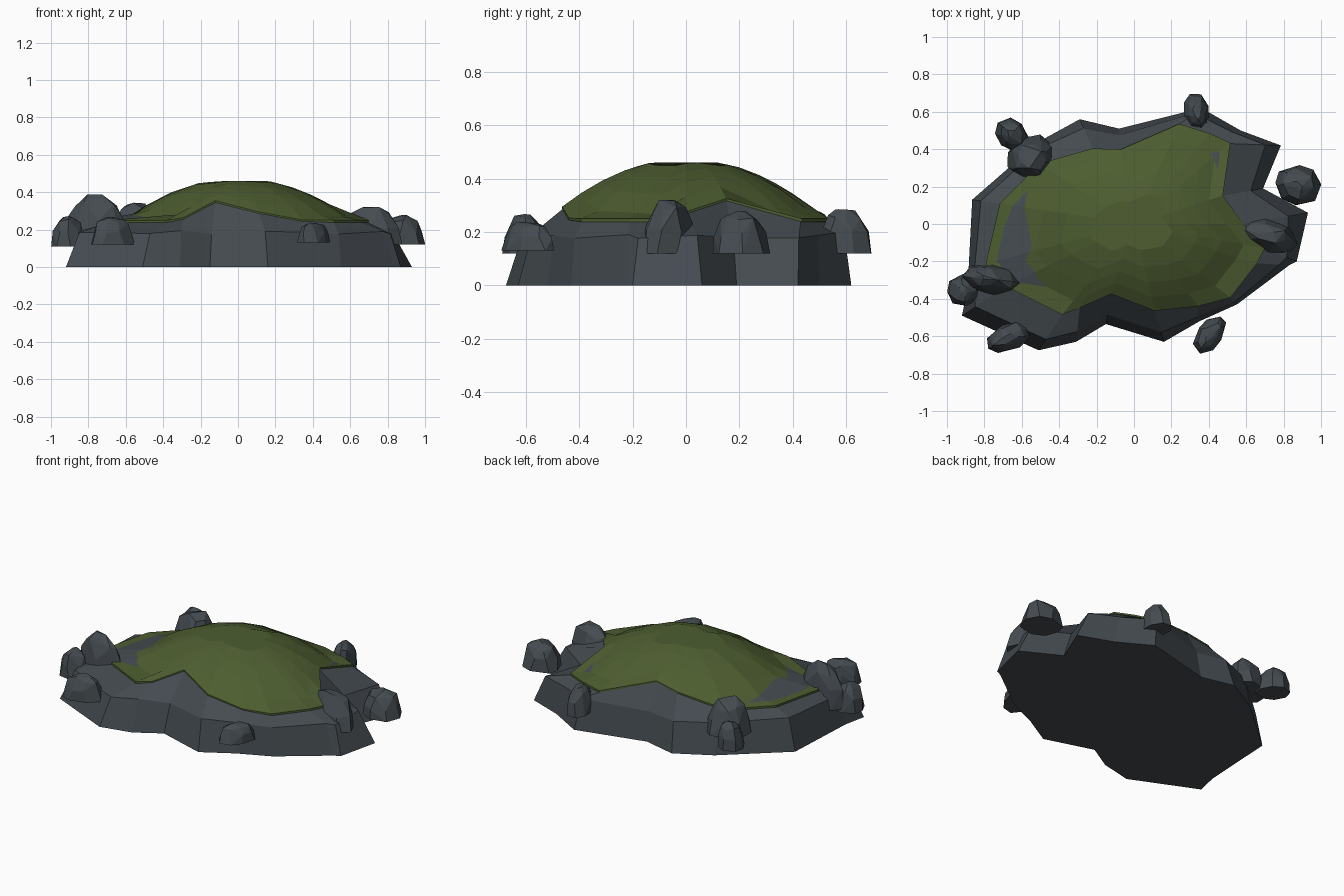
import bpy, bmesh, math, random
from mathutils import Vector

if "Cube" in bpy.data.objects:
    bpy.data.objects.remove(bpy.data.objects["Cube"])

random.seed(7)


def material(name, col):
    m = bpy.data.materials.new(name)
    m.diffuse_color = (*col, 1)
    m.use_nodes = True
    m.node_tree.nodes["Principled BSDF"].inputs["Base Color"].default_value = m.diffuse_color
    return m


ROCK = material("rock", (0.058, 0.07, 0.08))
GRASS = material("grass", (0.075, 0.11, 0.03))


def finish(bm, name, mat):
    bmesh.ops.recalc_face_normals(bm, faces=bm.faces)
    me = bpy.data.meshes.new(name)
    bm.to_mesh(me)
    bm.free()
    me.materials.append(mat)
    ob = bpy.data.objects.new(name, me)
    bpy.context.collection.objects.link(ob)
    return ob


def bridge(bm, a, b):
    n = len(a)
    for i in range(n):
        j = (i + 1) % n
        bm.faces.new((a[i], a[j], b[j], b[i]))


def dome(x, y):
    return min(0.46, max(0.25, 0.475 - 0.58 * x * x - 0.80 * y * y))


# Footprint of the stone base, and matching edge of the grass
outer = [(-.92, -.49), (-.51, -.675), (-.31, -.63), (-.15, -.535), (.16, -.63),
         (.35, -.52), (.55, -.43), (.83, -.22), (.87, -.2), (.93, .06),
         (.69, .19), (.785, .42), (.57, .5), (.36, .62), (-.08, .51),
         (-.29, .56), (-.51, .44), (-.865, .13), (-.89, -.35)]
inner = [(-.68, -.33), (-.38, -.48), (-.29, -.445), (-.12, -.37), (.11, -.46),
         (.34, -.435), (.51, -.39), (.65, -.21), (.69, -.13), (.58, 0),
         (.47, .15), (.51, .43), (.4, .48), (.24, .53), (-.07, .395),
         (-.22, .4), (-.5, .32), (-.71, .11), (-.785, -.21)]

# Stone base: steep skirt, then a sloping shoulder up to the grass
bm = bmesh.new()
bottom, mid, top = [], [], []
for o, i in zip(outer, inner):
    o, i = Vector(o), Vector(i)
    m = o.lerp(i, 0.3)
    bottom.append(bm.verts.new((*o, 0)))
    mid.append(bm.verts.new((*m, 0.19 + random.uniform(-.015, .015))))
    top.append(bm.verts.new((*i, dome(*i) - 0.01)))
bridge(bm, bottom, mid)
bridge(bm, mid, top)
bm.faces.new(bottom)
centre = bm.verts.new((0, 0, 0.4))
for k in range(len(top)):
    bm.faces.new((top[k], top[(k + 1) % len(top)], centre))
finish(bm, "stone_base", ROCK)

# Grass mound: concentric rings following the dome, with a thin lip
bm = bmesh.new()
rings = [[bm.verts.new((x * 1.01, y * 1.01, dome(x, y) - 0.012)) for x, y in inner]]
for s in (1.01, .85, .68, .5, .3):
    rings.append([bm.verts.new((x * s, y * s, dome(x * s, y * s))) for x, y in inner])
for a, b in zip(rings, rings[1:]):
    bridge(bm, a, b)
bm.faces.new(rings[-1])
finish(bm, "grass_mound", GRASS)


# Boulders: faceted, flat-bottomed, tapering to an uneven crown
def boulder(name, cx, cy, rx, ry, z0, z1, turn=0):
    bm = bmesh.new()
    n, t = 8, math.radians(turn)
    for f, r, jit in ((0, 1, .05), (.5, .9, .06), (.85, .66, .1), (1, .32, .15)):
        for k in range(n):
            a = 2 * math.pi * (k + .35 * random.random()) / n
            q = r + random.uniform(-jit, jit)
            x, y = rx * q * math.cos(a), ry * q * math.sin(a)
            z = z0 + (z1 - z0) * (f + (random.uniform(-.12, 0) if f else 0))
            bm.verts.new((cx + x * math.cos(t) - y * math.sin(t),
                          cy + x * math.sin(t) + y * math.cos(t), z))
    res = bmesh.ops.convex_hull(bm, input=bm.verts)
    loose = [v for v in bm.verts if not v.link_faces]
    bmesh.ops.delete(bm, geom=loose, context='VERTS')
    bmesh.ops.dissolve_limit(bm, angle_limit=math.radians(9),
                             verts=bm.verts, edges=bm.edges)
    finish(bm, name, ROCK)


for k, b in enumerate([
        (-.655, .48, .10, .08, .12, .28, -50), (-.545, .355, .135, .12, .14, .345, 20),
        (.335, .595, .105, .072, .12, .29, 100), (.875, .205, .125, .11, .12, .28, -10),
        (.705, -.06, .18, .095, .12, .325, -18), (-.765, -.295, .165, .085, .13, .39, -8),
        (-.91, -.355, .09, .085, .11, .28, 0), (-.67, -.605, .125, .075, .12, .27, 25),
        (.405, -.59, .115, .07, .13, .24, 55)]):
    boulder(f"boulder_{k + 1}", *b)
